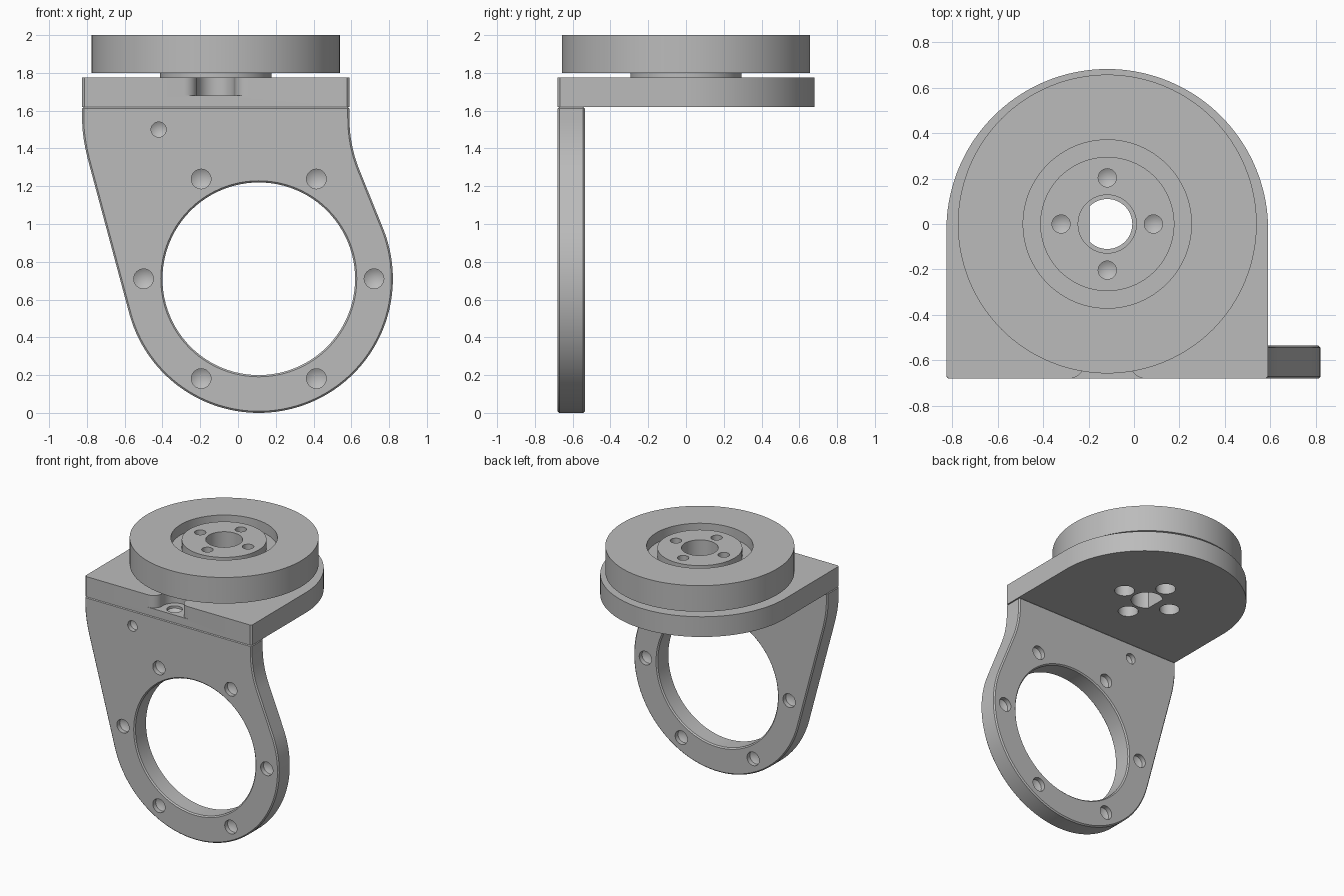
import bpy, bmesh
from math import cos, sin, radians, tau
from mathutils import Matrix, Vector

cube = bpy.data.objects.get("Cube")
if cube:
    bpy.data.objects.remove(cube, do_unlink=True)

grey = bpy.data.materials.new("machined grey")
grey.use_nodes = True
colour = (0.5, 0.5, 0.5, 1)
grey.diffuse_color = colour
grey.node_tree.nodes["Principled BSDF"].inputs["Base Color"].default_value = colour


def finish_mesh(name, bm):
    bmesh.ops.recalc_face_normals(bm, faces=bm.faces[:])
    mesh = bpy.data.meshes.new(name)
    bm.to_mesh(mesh)
    bm.free()
    mesh.materials.append(grey)
    obj = bpy.data.objects.new(name, mesh)
    bpy.context.collection.objects.link(obj)
    return obj


def arc(cx, cy, r, start, end, n):
    angles = [radians(start + (end - start) * i / n) for i in range(n + 1)]
    return [(cx + r * cos(a), cy + r * sin(a)) for a in angles]


def bezier(a, b, c, n=10):
    a, b, c = Vector(a), Vector(b), Vector(c)
    ts = [i / n for i in range(n + 1)]
    return [tuple(a * (1 - t) ** 2 + b * 2 * t * (1 - t) + c * t * t) for t in ts]


def prism(name, outline, low, high, upright=False):
    """Extrude a flat outline along z, or along y when upright."""
    bm = bmesh.new()
    place = (lambda p, d: (p[0], d, p[1])) if upright else (lambda p, d: (p[0], p[1], d))
    face = bm.faces.new([bm.verts.new(place(p, low)) for p in outline])
    moved = bmesh.ops.extrude_face_region(bm, geom=[face])["geom"]
    shift = Vector(place((0, 0), high - low))
    bmesh.ops.translate(bm, vec=shift, verts=[v for v in moved if isinstance(v, bmesh.types.BMVert)])
    return finish_mesh(name, bm)


def lathe(name, profile, matrix, steps=96):
    """Revolve a closed (radius, height) profile around z, then place it."""
    bm = bmesh.new()
    verts = [bm.verts.new((r, 0, z)) for r, z in profile]
    edges = [bm.edges.new((verts[i - 1], verts[i])) for i in range(len(verts))]
    bmesh.ops.spin(bm, geom=verts + edges, cent=(0, 0, 0), axis=(0, 0, 1),
                   angle=tau, steps=steps, use_merge=True)
    bmesh.ops.remove_doubles(bm, verts=bm.verts[:], dist=0.0001)
    bmesh.ops.transform(bm, matrix=matrix, verts=bm.verts[:])
    return finish_mesh(name, bm)


def apply_modifier(obj, mod):
    bpy.context.view_layer.objects.active = obj
    bpy.ops.object.modifier_apply(modifier=mod.name)


def cut(obj, cutter):
    mod = obj.modifiers.new("cut", "BOOLEAN")
    mod.operation = "DIFFERENCE"
    mod.solver = "EXACT"
    mod.object = cutter
    apply_modifier(obj, mod)
    bpy.data.objects.remove(cutter, do_unlink=True)


def drill(obj, position, direction, r, depth):
    """Blind hole with a conical bottom, bored from a surface point."""
    tip = depth + r * 0.6
    profile = [(0, -0.02), (r, -0.02), (r, depth), (0, tip)]
    turn = Vector(direction).to_track_quat("Z", "Y").to_matrix().to_4x4()
    cut(obj, lathe("drill", profile, Matrix.Translation(position) @ turn, 32))


def smooth(obj):
    bpy.ops.object.select_all(action="DESELECT")
    obj.select_set(True)
    bpy.context.view_layer.objects.active = obj
    bpy.ops.object.shade_smooth_by_angle(angle=radians(30))


LEFT, RIGHT, SEAM = -0.825, 0.59, 1.62
FRONT, BACK = -0.68, -0.535
AXIS = (LEFT + RIGHT) / 2
RING_X, RING_Z = 0.11, 0.71

# Upright ring plate with flared shoulders
outline = [(LEFT, SEAM)]
outline += bezier((LEFT, 1.55), (LEFT, 1.455), (-0.79, 1.324))
outline += arc(RING_X, RING_Z, 0.71, 195, 382, 90)
outline += bezier((0.643, 1.286), (RIGHT, 1.416), (RIGHT, 1.56))
outline += [(RIGHT, SEAM)]
ring_plate = prism("ring_plate", outline, FRONT, BACK, upright=True)
cut(ring_plate, prism("ring_bore", arc(RING_X, RING_Z, 0.51, 0, 360, 96)[:-1], -0.8, -0.4, upright=True))
bevel = ring_plate.modifiers.new("edge_chamfer", "BEVEL")
bevel.width = 0.009
bevel.segments = 1
bevel.limit_method = "ANGLE"
bevel.angle_limit = radians(60)
apply_modifier(ring_plate, bevel)

# Bolt holes on both sides of the ring, plus a small locating hole
holes = [(x, z, 0.052) for x, z in arc(RING_X, RING_Z, 0.61, 0, 300, 5)]
holes.append((-0.42, 1.5, 0.04))
for x, z, r in holes:
    drill(ring_plate, (x, FRONT, z), (0, 1, 0), r, 0.035)
    drill(ring_plate, (x, BACK, z), (0, -1, 0), r, 0.035)

# Horizontal mounting plate with a round back
c = 0.012
outline = [(LEFT, FRONT + c), (LEFT + c, FRONT), (RIGHT - c, FRONT), (RIGHT, FRONT + c)]
outline += arc(AXIS, -0.026, RIGHT - AXIS, 0, 180, 72)
mount_plate = prism("mount_plate", outline, SEAM, 1.775)

# Keyed shaft opening with one flat side
keyed = arc(AXIS, 0, 0.11, -135, 135, 48)
cut(mount_plate, prism("shaft_opening", keyed, 1.5, 1.9))

# Flared notch in the front edge, with a screw hole in its floor
notch = [(AXIS - 0.17, -0.75)] + arc(AXIS - 0.17, -0.61, 0.07, -90, 0, 8)
notch += arc(AXIS, -0.6, 0.1, 180, 0, 24)
notch += arc(AXIS + 0.17, -0.61, 0.07, 180, 270, 8) + [(AXIS + 0.17, -0.75)]
cut(mount_plate, prism("notch_cutter", notch, 1.68, 1.9))
drill(mount_plate, (AXIS, -0.6, 1.68), (0, 0, -1), 0.055, 0.018)

# Counterbored screw holes below the hub
for x, y in arc(AXIS, 0, 0.203, 0, 270, 3):
    drill(mount_plate, (x, y, SEAM), (0, 0, 1), 0.07, 0.09)

# Turntable disc with a recess around the hub
centre = Matrix.Translation((AXIS, 0, 0))
disc = lathe("turntable_disc", [(0.29, 1.8), (0.657, 1.8), (0.657, 2), (0.37, 2),
                                (0.37, 1.92), (0.29, 1.92)], centre, 128)

# Bored hub with four screw holes
hub = lathe("hub", [(0.128, 1.775), (0.295, 1.775), (0.295, 1.985), (0.128, 1.985)], centre)
for x, y in arc(AXIS, 0, 0.203, 0, 270, 3):
    drill(hub, (x, y, 1.985), (0, 0, -1), 0.04, 0.1)

for part in (ring_plate, mount_plate, disc, hub):
    smooth(part)
